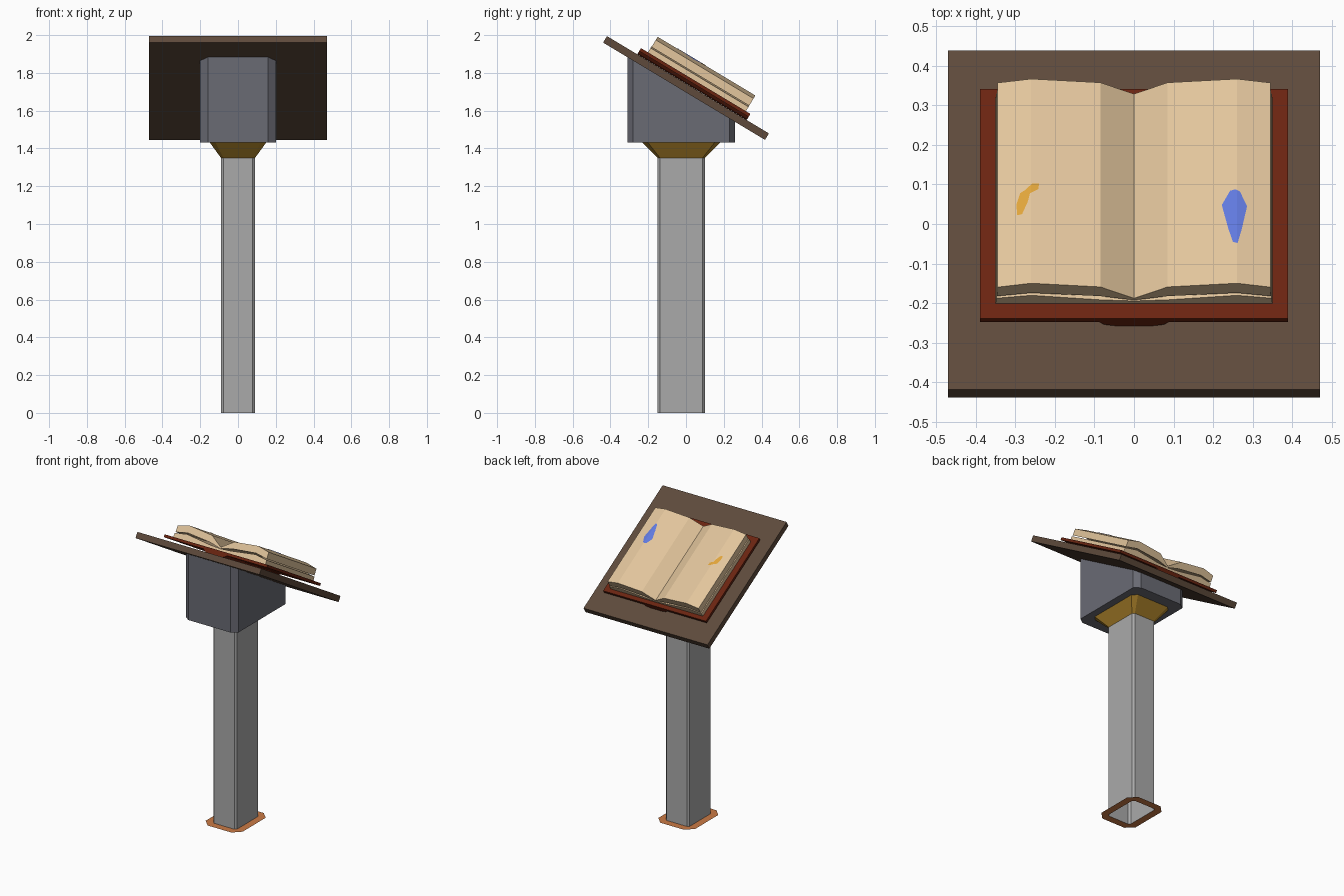
import bpy, bmesh, math
from mathutils import Vector

if "Cube" in bpy.data.objects:
    bpy.data.objects.remove(bpy.data.objects["Cube"])

TILT = math.radians(31)
C, S = math.cos(TILT), math.sin(TILT)
CY = -0.025          # y centre of the stand
DESK_Z = 1.72        # height of the desk board centre


def material(name, hexcode):
    def lin(v):
        return v / 12.92 if v <= 0.04045 else ((v + 0.055) / 1.055) ** 2.4
    m = bpy.data.materials.new(name)
    rgb = [lin(int(hexcode[i:i + 2], 16) / 255) for i in (0, 2, 4)]
    m.diffuse_color = (*rgb, 1)
    m.use_nodes = True
    m.node_tree.nodes["Principled BSDF"].inputs["Base Color"].default_value = m.diffuse_color
    return m


STONE = material("light grey stone", "AAAAAA")
SLATE = material("slate grey", "6A6B74")
GOLD = material("dull gold", "AC822A")
COPPER = material("copper", "CA7A45")
WOOD = material("dark wood", "5E4A3B")
LEATHER = material("red leather", "6A2410")
PAPER = material("parchment", "E2C59C")
BLUE = material("blue ink", "6079DE")
AMBER = material("amber ink", "E0A43A")


def finish(bm, name, mat, recalc=True):
    if recalc:
        bmesh.ops.recalc_face_normals(bm, faces=bm.faces)
    me = bpy.data.meshes.new(name)
    bm.to_mesh(me)
    bm.free()
    me.materials.append(mat)
    ob = bpy.data.objects.new(name, me)
    bpy.context.collection.objects.link(ob)
    return ob


def tilted(x, u, n):
    """Point on the desk: u runs down the slope, n stands off the board."""
    return Vector((x, u * C + n * S, DESK_Z - u * S + n * C))


def octagon(hx, hy, cx, cy):
    """Rectangle with cut corners, counter-clockwise."""
    pts = [(hx, -hy + cy), (hx, hy - cy), (hx - cx, hy), (-hx + cx, hy),
           (-hx, hy - cy), (-hx, -hy + cy), (-hx + cx, -hy), (hx - cx, -hy)]
    return [(x, y + CY) for x, y in pts]


def loft(name, mat, low, high, z0, z1, caps=False, recalc=True):
    """Join two outlines; z1 may be a function of y."""
    bm = bmesh.new()
    a = [bm.verts.new((x, y, z0)) for x, y in low]
    b = [bm.verts.new((x, y, z1(y) if callable(z1) else z1)) for x, y in high]
    k = len(a)
    for i in range(k):
        j = (i + 1) % k
        bm.faces.new((a[i], a[j], b[j], b[i]))
    if caps:
        bm.faces.new(a[::-1])
        bm.faces.new(b)
    return finish(bm, name, mat, recalc)


def slope_prism(name, mat, top, bottom, u0, u1):
    """Mirror a half profile of (x, n) points and run it down the slope."""
    half = top + bottom[::-1]
    mirrored = [(-x, n) for x, n in half[::-1] if x > 1e-6]
    # right side from centre top outwards and back, then the left side
    profile = [p for p in half] + mirrored
    bm = bmesh.new()
    a = [bm.verts.new(tilted(x, u0, n)) for x, n in profile]
    b = [bm.verts.new(tilted(x, u1, n)) for x, n in profile]
    k = len(a)
    for i in range(k):
        j = (i + 1) % k
        bm.faces.new((a[i], a[j], b[j], b[i]))
    bm.faces.new(a[::-1])
    bm.faces.new(b)
    return finish(bm, name, mat)


# Stand: flat foot trim, hollow column, flared collar, slanted head
col = octagon(0.09, 0.125, 0.013, 0.012)
loft("foot_trim", COPPER, octagon(0.14, 0.175, 0.05, 0.05), col, 0, 0, recalc=False)
loft("column", STONE, col, col, 0, 1.35)
loft("collar", GOLD, col, octagon(0.15, 0.207, 0.03, 0.03), 1.35, 1.432)
head = octagon(0.20, 0.285, 0.04, 0.03)
loft("head", SLATE, head, head, 1.432,
     lambda y: DESK_Z - 0.018 / C - y * S / C, caps=True)

# Desk board
slope_prism("desk_board", WOOD, [(0.47, 0.02)], [(0.47, -0.02)], -0.5, 0.5)

# Book cover and spine
slope_prism("book_cover", LEATHER, [(0.39, 0.058)], [(0.39, 0.040)], -0.313, 0.363)
slope_prism("book_spine", LEATHER, [(0.09, 0.041)],
            [(0.045, 0.0205), (0.075, 0.027)], -0.313, 0.363)

# Page blocks: an upper and a lower stack with a thin slit between
PAGE = [(0, 0.081), (0.085, 0.137), (0.26, 0.155), (0.345, 0.136)]
slope_prism("upper_pages", PAPER, PAGE,
            [(0, 0.072), (0.085, 0.092), (0.26, 0.108), (0.346, 0.092)],
            -0.268, 0.335)
slope_prism("lower_pages", PAPER,
            [(0, 0.0715), (0.085, 0.077), (0.26, 0.099), (0.348, 0.085)],
            [(0.35, 0.0575)], -0.270, 0.335)


def page_height(x):
    x = abs(x)
    for (xa, na), (xb, nb) in zip(PAGE, PAGE[1:]):
        if x <= xb:
            return na + (nb - na) * (x - xa) / (xb - xa)
    return PAGE[-1][1]


def drawing(name, mat, outline, fold):
    """Thin picture laid on the page and bent over its ridge."""
    bm = bmesh.new()
    f = bm.faces.new([bm.verts.new((x, y, 0)) for x, y in outline])
    f.normal_update()
    if f.normal.z < 0:
        f.normal_flip()
    bmesh.ops.bisect_plane(bm, geom=bm.verts[:] + bm.edges[:] + bm.faces[:],
                           plane_co=(fold, 0, 0), plane_no=(1, 0, 0))
    for v in bm.verts:
        n = page_height(v.co.x) + 0.002
        v.co = tilted(v.co.x, (v.co.y - n * S) / C, n)
    finish(bm, name, mat, recalc=False)


# Page drawings
drawing("blue_drawing", BLUE,
        [(0.25, -0.045), (0.262, -0.048), (0.272, -0.015), (0.286, 0.045),
         (0.268, 0.082), (0.257, 0.088), (0.243, 0.084), (0.222, 0.048),
         (0.238, -0.01)], 0.26)
drawing("amber_drawing", AMBER,
        [(-0.296, 0.022), (-0.283, 0.025), (-0.268, 0.058), (-0.263, 0.078),
         (-0.242, 0.088), (-0.240, 0.103), (-0.258, 0.102), (-0.275, 0.086),
         (-0.288, 0.078), (-0.297, 0.05)], -0.26)
